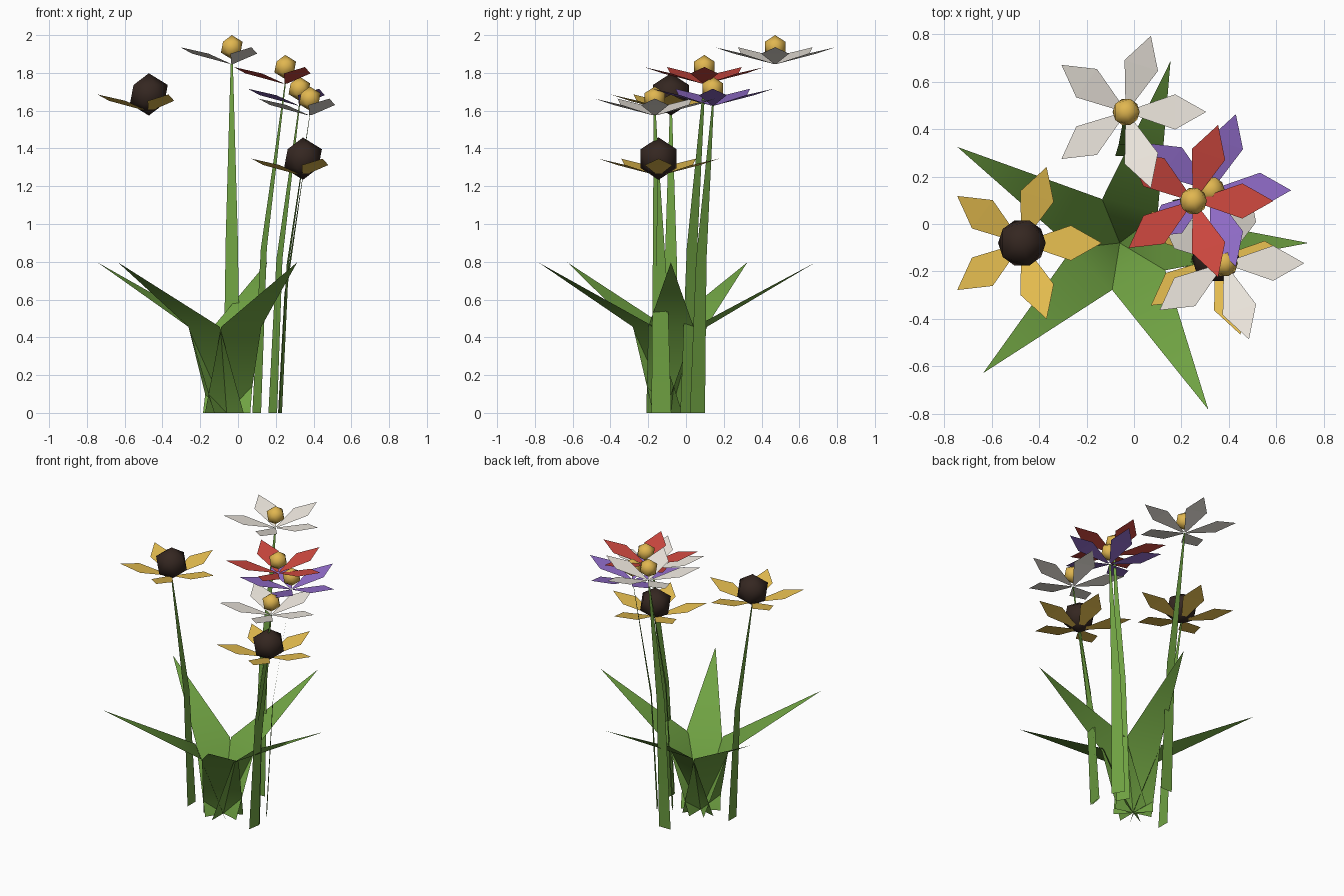
import bpy, bmesh
from math import radians, sin, cos
from mathutils import Matrix, Vector

if "Cube" in bpy.data.objects:
    bpy.data.objects.remove(bpy.data.objects["Cube"])


def material(name, rgb):
    m = bpy.data.materials.new(name)
    m.diffuse_color = (*rgb, 1)
    m.use_nodes = True
    m.node_tree.nodes["Principled BSDF"].inputs["Base Color"].default_value = m.diffuse_color
    return m


GREEN = material("green", (0.16, 0.36, 0.055))
WHITE = material("white_petal", (0.85, 0.80, 0.73))
RED = material("red_petal", (0.62, 0.065, 0.05))
PURPLE = material("purple_petal", (0.28, 0.15, 0.58))
YELLOW = material("yellow_petal", (0.80, 0.52, 0.08))
GOLD = material("gold_centre", (0.75, 0.47, 0.08))
DARK = material("dark_centre", (0.035, 0.02, 0.015))


def finish(name, bm, mat, smooth):
    me = bpy.data.meshes.new(name)
    bm.to_mesh(me)
    bm.free()
    me.materials.append(mat)
    for p in me.polygons:
        p.use_smooth = smooth
    ob = bpy.data.objects.new(name, me)
    bpy.context.collection.objects.link(ob)
    return ob


def blade(bm, origin, angle, profile):
    """Flat ribbon: profile rows are (outward, height, half width), ending in a point."""
    out = Vector((cos(angle), sin(angle), 0))
    side = Vector((-sin(angle), cos(angle), 0))
    prev = None
    for r, z, w in profile:
        c = Vector(origin) + out * r + Vector((0, 0, z))
        row = [bm.verts.new(c - side * w), bm.verts.new(c + side * w)] if w else [bm.verts.new(c)]
        if prev:
            bm.faces.new(prev[:1] + row + prev[:0:-1])
        prev = row


# leaves: rosette of five bent blades
bm = bmesh.new()
for deg in (0, 74.4, 149.4, 223.6, 298):
    blade(bm, (-0.06, -0.08, 0), radians(deg),
          [(0, 0, 0.13), (0.165, 0.456, 0.12), (0.795, 0.797, 0)])
finish("leaves", bm, GREEN, True)

# flowers: head x, y, petal base height, lean angle, petal colour, centre colour, centre radius
FLOWERS = [
    (-0.033, 0.472, 1.848, 90, WHITE, GOLD, 0.064),
    (0.25, 0.097, 1.743, 30, RED, GOLD, 0.064),
    (0.325, 0.142, 1.628, 30, PURPLE, GOLD, 0.064),
    (0.38, -0.165, 1.576, -10, WHITE, GOLD, 0.064),
    (-0.472, -0.08, 1.598, 180, YELLOW, DARK, 0.112),
    (0.344, -0.145, 1.258, -10, YELLOW, DARK, 0.112),
]
for i, (x, y, h, deg, petal_mat, centre_mat, radius) in enumerate(FLOWERS, 1):
    a = radians(deg)
    lean = 0.1 * h

    # stem: tapering ribbon that leans outward
    bm = bmesh.new()
    base = (x - lean * cos(a), y - lean * sin(a), 0)
    blade(bm, base, a, [(0, 0, 0.046), (lean * 0.25, h * 0.5, 0.032), (lean, h, 0.006)])
    finish(f"stem_{i}", bm, GREEN, True)

    # petals: five kites tilted slightly up
    bm = bmesh.new()
    for k in range(5):
        blade(bm, (x, y, h), radians(72 * k),
              [(0.01, 0, 0.006), (0.206, 0.054, 0.074), (0.337, 0.088, 0)])
    finish(f"petals_{i}", bm, petal_mat, False)

    # flower centre
    bm = bmesh.new()
    bmesh.ops.create_icosphere(bm, subdivisions=1, radius=radius,
                               matrix=Matrix.Translation((x, y, h + 0.088)))
    finish(f"flower_centre_{i}", bm, centre_mat, True)
